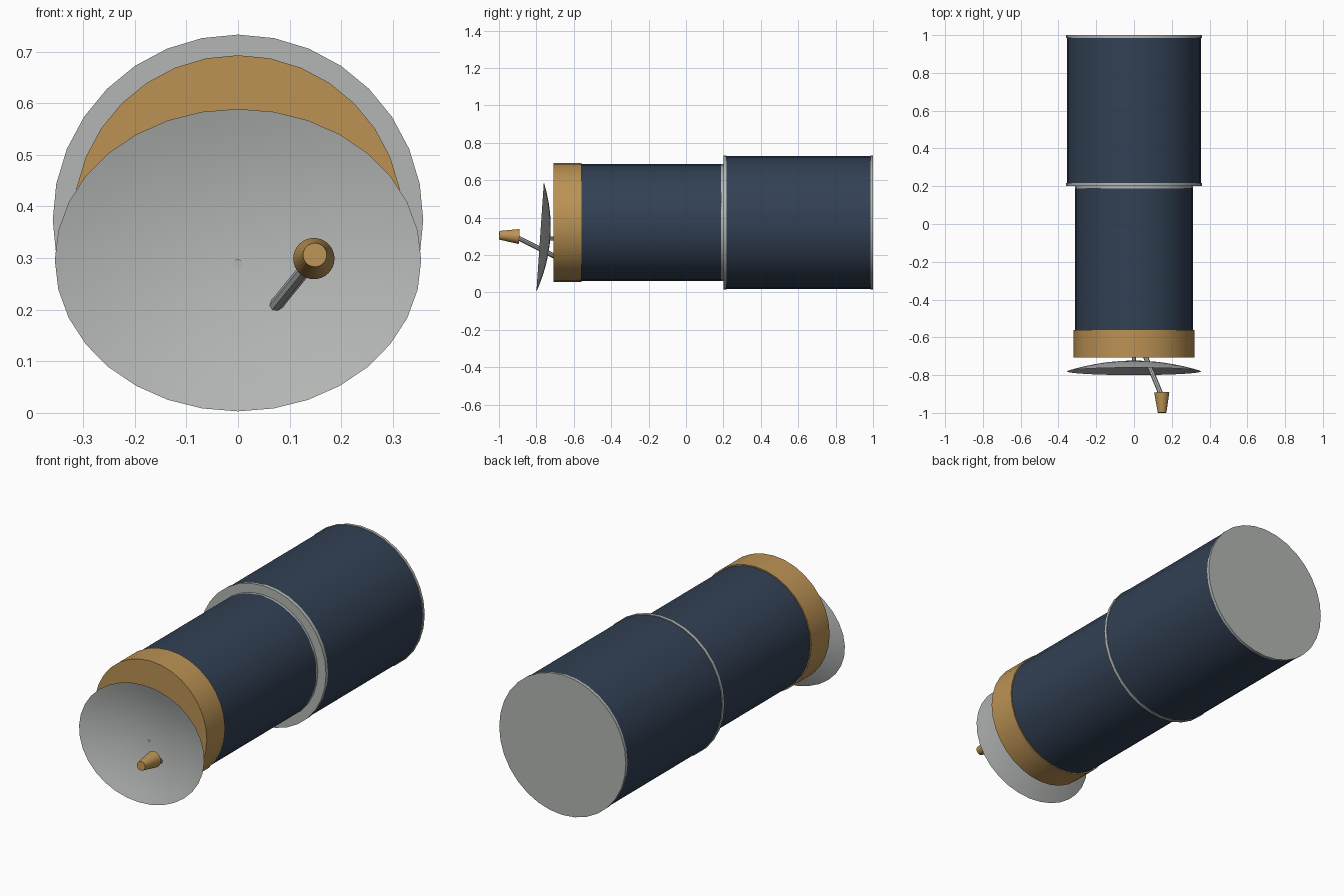
import bpy, bmesh, math
from mathutils import Vector

cube = bpy.data.objects.get("Cube")
if cube:
    bpy.data.objects.remove(cube, do_unlink=True)


def material(name, rgb):
    m = bpy.data.materials.new(name)
    m.use_nodes = True
    color = (*rgb, 1.0)
    m.diffuse_color = color
    bsdf = next(n for n in m.node_tree.nodes if n.type == 'BSDF_PRINCIPLED')
    bsdf.inputs["Base Color"].default_value = color
    return m


NAVY = material("navy panels", (0.032, 0.052, 0.089))
GRAY = material("light gray", (0.45, 0.47, 0.455))
GOLD = material("gold foil", (0.5, 0.29, 0.09))
AXIS = 0.374  # height of the body axis


def finish(bm, name, mat, angle=40):
    mesh = bpy.data.meshes.new(name)
    bm.to_mesh(mesh)
    bm.free()
    mesh.materials.append(mat)
    obj = bpy.data.objects.new(name, mesh)
    bpy.context.collection.objects.link(obj)
    bpy.ops.object.select_all(action='DESELECT')
    obj.select_set(True)
    bpy.context.view_layer.objects.active = obj
    bpy.ops.object.shade_smooth_by_angle(angle=math.radians(angle))
    return obj


def tapered(name, start, end, r1, r2, mat, sides=32):
    """Capped cylinder or cone running from start to end."""
    start, end = Vector(start), Vector(end)
    d = end - start
    bm = bmesh.new()
    bmesh.ops.create_cone(bm, cap_ends=True, segments=sides, radius1=r1, radius2=r2, depth=d.length)
    rot = d.to_track_quat('Z', 'Y').to_matrix().to_4x4()
    bmesh.ops.transform(bm, matrix=rot, verts=bm.verts)
    bmesh.ops.translate(bm, vec=(start + end) / 2, verts=bm.verts)
    return finish(bm, name, mat)


def drum(name, y1, y2, radius, mat):
    return tapered(name, (0, y1, AXIS), (0, y2, AXIS), radius, radius, mat)


# Body: outer solar skirt, inner drum, trim rings and foil band
drum("outer_solar_drum", 0.215, 0.988, 0.356, NAVY)
drum("rear_cap", 0.986, 1.0, 0.359, GRAY)
drum("outer_drum_front_rim", 0.2, 0.217, 0.359, GRAY)
drum("inner_drum_collar", 0.187, 0.203, 0.313, GRAY)
drum("inner_solar_drum", -0.57, 0.19, 0.313, NAVY)
drum("foil_band", -0.708, -0.56, 0.319, GOLD)

# Dish: oval paraboloid sheet, leaning slightly back at the top
RX, RZ, DEPTH, LEAN, SIDES, RINGS = 0.355, 0.293, 0.055, 0.068, 32, 8
bm = bmesh.new()


def dish_point(ring, k):
    t, a = ring / RINGS, math.tau * k / SIDES
    dz = RZ * t * math.cos(a)
    return bm.verts.new((RX * t * math.sin(a), -0.725 + LEAN * dz - DEPTH * t * t, 0.296 + dz))


center = dish_point(0, 0)
rings = [[dish_point(i, k) for k in range(SIDES)] for i in range(1, RINGS + 1)]
for k in range(SIDES):
    n = (k + 1) % SIDES
    bm.faces.new((center, rings[0][k], rings[0][n]))
    for a, b in zip(rings, rings[1:]):
        bm.faces.new((a[k], b[k], b[n], a[n]))
bmesh.ops.recalc_face_normals(bm, faces=bm.faces)
finish(bm, "dish", GRAY)

# Dish mount, feed arm and feed horn
tapered("dish_mount", (0, -0.70, 0.288), (0, -0.728, 0.288), 0.01, 0.01, GRAY, 8)
tapered("feed_arm", (0.06, -0.70, 0.192), (0.146, -0.91, 0.298), 0.013, 0.013, GRAY, 8)
tapered("feed_horn", (0.147, -0.892, 0.299), (0.149, -0.999, 0.306), 0.04, 0.023, GOLD, 32)
